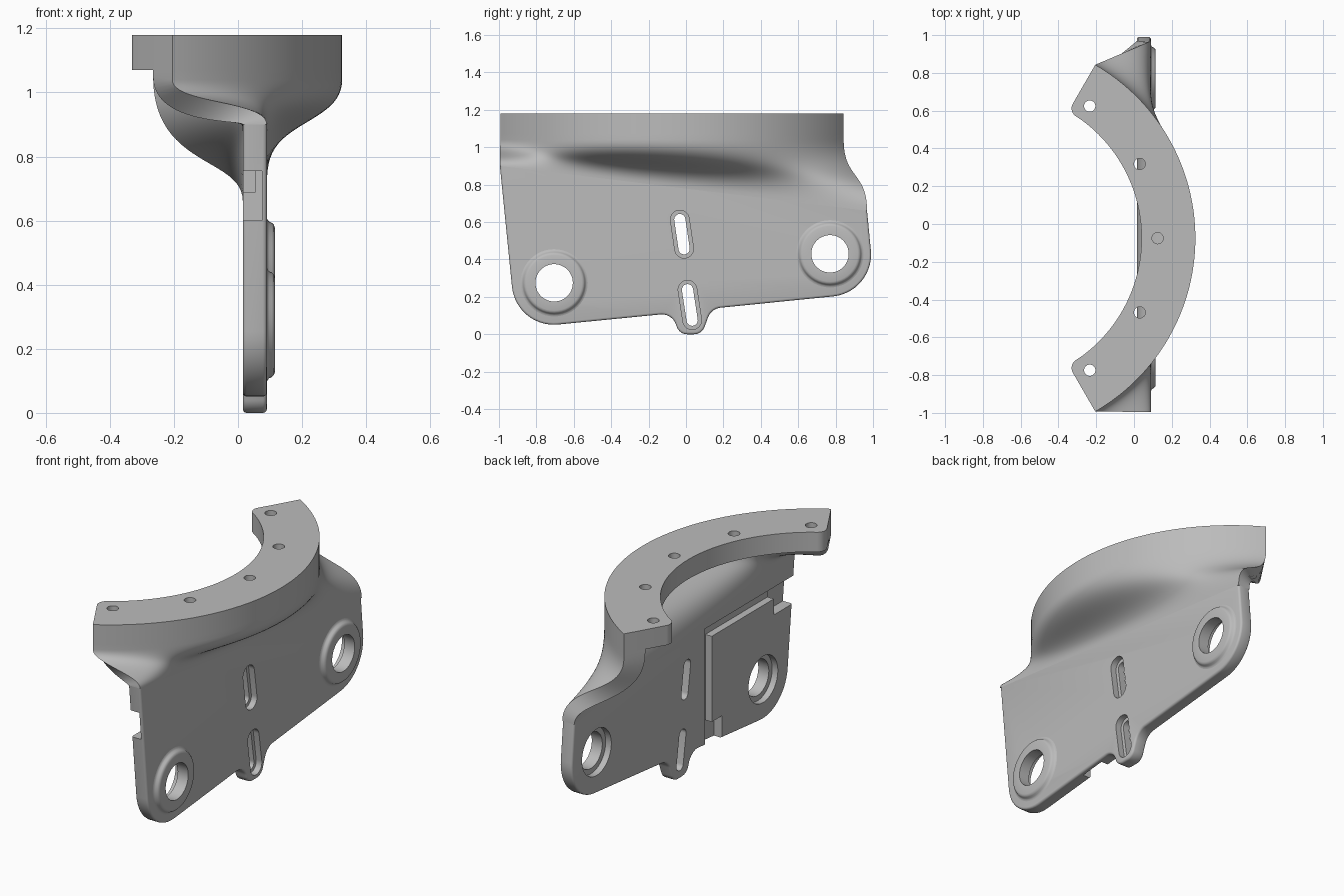
import bpy, bmesh
from math import sin, cos, tan, pi, radians, atan2
from mathutils import Vector

if "Cube" in bpy.data.objects:
    bpy.data.objects.remove(bpy.data.objects["Cube"], do_unlink=True)

grey = bpy.data.materials.new("metal_grey")
grey.use_nodes = True
GREY = (0.5, 0.5, 0.5, 1)
grey.diffuse_color = GREY
grey.node_tree.nodes["Principled BSDF"].inputs["Base Color"].default_value = GREY

BACK, FRONT = 0.015, 0.09            # plate faces along x
CX, CY, R_IN, R_OUT = -0.735, -0.075, 0.775, 1.06
FLANGE_LOW, TOP = 1.07, 1.18
COLS, ROWS = 64, 24


def finish(name, bm):
    bmesh.ops.recalc_face_normals(bm, faces=bm.faces)
    mesh = bpy.data.meshes.new(name)
    bm.to_mesh(mesh)
    bm.free()
    mesh.materials.append(grey)
    ob = bpy.data.objects.new(name, mesh)
    bpy.context.collection.objects.link(ob)
    return ob


def smooth(ob):
    bpy.ops.object.select_all(action="DESELECT")
    bpy.context.view_layer.objects.active = ob
    ob.select_set(True)
    bpy.ops.object.shade_smooth_by_angle(angle=radians(35))


def prism(name, pts, axis, lo, hi, bevel=0, skip_top=None):
    """Extrude a 2D outline along x (points are y, z) or along z (points are x, y)."""
    bm = bmesh.new()
    place = (lambda p, h: (h, p[0], p[1])) if axis == "x" else (lambda p, h: (p[0], p[1], h))
    face = bm.faces.new([bm.verts.new(place(p, lo)) for p in pts])
    out = bmesh.ops.extrude_face_region(bm, geom=[face])
    for v in out["geom"]:
        if isinstance(v, bmesh.types.BMVert):
            v.co[0 if axis == "x" else 2] = hi
    if bevel:
        rim = [e for e in bm.edges
               if abs(e.verts[0].co.x - e.verts[1].co.x) < 1e-5
               and min(v.co.z for v in e.verts) < skip_top]
        bmesh.ops.bevel(bm, geom=rim, offset=bevel, segments=3, profile=0.5, affect="EDGES")
    return finish(name, bm)


def rounded(corners, steps=14):
    """Polygon whose corners (a, b, radius) are replaced by tangent arcs."""
    pts = []
    for i, (a, b, r) in enumerate(corners):
        p = Vector((a, b))
        if r == 0:
            pts.append(p)
            continue
        d0 = (Vector(corners[i - 1][:2]) - p).normalized()
        d1 = (Vector(corners[(i + 1) % len(corners)][:2]) - p).normalized()
        half = d0.angle(d1) / 2
        centre = p + (d0 + d1).normalized() * (r / sin(half))
        s = p + d0 * (r / tan(half)) - centre
        e = p + d1 * (r / tan(half)) - centre
        turn = s.angle_signed(e)
        start = atan2(s.y, s.x)
        for k in range(steps + 1):
            t = start - turn * k / steps
            pts.append(centre + Vector((cos(t), sin(t))) * r)
    return pts


def circle(a, b, r, n=48):
    return [(a + r * cos(2 * pi * k / n), b + r * sin(2 * pi * k / n)) for k in range(n)]


def capsule(p, q, r, n=16):
    d = Vector(q) - Vector(p)
    t0 = atan2(d.y, d.x)
    ends = ((q, t0 - pi / 2), (p, t0 + pi / 2))
    return [(c[0] + r * cos(t + pi * k / n), c[1] + r * sin(t + pi * k / n))
            for c, t in ends for k in range(n + 1)]


def box(y0, y1, z0, z1):
    return [(y0, z0), (y1, z0), (y1, z1), (y0, z1)]


def cut(ob, cutters):
    bpy.context.view_layer.objects.active = ob
    for c in cutters:
        c.hide_render = True
        mod = ob.modifiers.new("cut", "BOOLEAN")
        mod.operation, mod.solver, mod.object = "DIFFERENCE", "EXACT", c
        bpy.ops.object.modifier_apply(modifier=mod.name)
    for c in cutters:
        bpy.data.objects.remove(c, do_unlink=True)


# Upright plate with rounded feet and a small bottom lobe
Y_L, Y_R, Z_L, Z_R = -0.995, 0.968, 0.90, 0.66
outline = rounded([
    (Y_L, Z_L, 0), (-0.908, 0.03, 0.225), (-0.075, 0.112, 0.08), (-0.035, 0, 0.06),
    (0.085, 0, 0.06), (0.135, 0.137, 0.08), (1.01, 0.225, 0.225), (Y_R, Z_R, 0)])
plate = prism("mounting_plate", outline, "x", BACK, FRONT, bevel=0.012, skip_top=Z_R - 0.01)

HOLES = [(-0.705, 0.275), (0.77, 0.43)]
SLOTS = [((-0.033, 0.613), (-0.01, 0.457)), ((0.008, 0.238), (0.033, 0.075))]
cutters = []
for y, z in HOLES:
    cutters.append(prism("hole_cutter", circle(y, z, 0.10), "x", -0.1, 0.2))
    cutters.append(prism("recess_cutter", circle(y, z, 0.13), "x", -0.1, 0.05))
for p, q in SLOTS:
    cutters.append(prism("slot_cutter", capsule(p, q, 0.03), "x", -0.1, 0.2))
    cutters.append(prism("slot_step_cutter", capsule(p, q, 0.05), "x", 0.055, 0.2))
# Grooves framing the pad on the back
for rect, depth in ((box(-1.1, -0.19, 0.69, 0.755), 0.055),
                    (box(-0.25, -0.19, -0.1, 0.72), 0.055),
                    (box(-1.1, -0.80, 0.60, 0.755), 0.075),
                    (box(-0.34, -0.19, -0.1, 0.21), 0.065)):
    cutters.append(prism("groove_cutter", rect, "x", -0.1, depth))
cut(plate, cutters)
smooth(plate)

# Raised bosses around the two large holes
BOSS = [(0.10, 0.06), (0.10, 0.115), (0.148, 0.115), (0.157, 0.112), (0.163, 0.106),
        (0.167, 0.097), (0.173, 0.092), (0.18, 0.09), (0.18, 0.06)]
for label, (y, z) in zip(("front_boss", "rear_boss"), HOLES):
    bm = bmesh.new()
    rings = [[bm.verts.new((x, *p)) for p in circle(y, z, r)] for r, x in BOSS]
    for a, b in zip(rings, rings[1:] + rings[:1]):
        for k in range(len(a)):
            j = (k + 1) % len(a)
            bm.faces.new((a[k], a[j], b[j], b[k]))
    smooth(finish(label, bm))


# Curved web sweeping from the straight plate top into the arc
def polar(r, deg):
    return CX + r * cos(radians(deg)), CY + r * sin(radians(deg))


def bezier(a, b, c, d, t):
    s = 1 - t
    return a * s**3 + b * 3 * s * s * t + c * 3 * s * t * t + d * t**3


def web_column(i):
    deg = -60 + 120 * i / COLS
    ox, oy = polar(R_OUT, deg)
    y_lo, y_hi = polar(R_OUT, -60)[1], polar(R_OUT, 60)[1]
    t = (oy - y_lo) / (y_hi - y_lo)
    yp, zp = Y_L + (Y_R - Y_L) * t, Z_L + (Z_R - Z_L) * t
    lean = 0.25 * (ox - FRONT)
    sides = []
    for r, xp, z1, k in ((R_OUT, FRONT, 1.04, 0), (R_OUT - 0.12, BACK, 1.05, lean)):
        top = Vector((*polar(r, deg), z1))
        low = Vector((xp, yp, zp))
        h = 0.55 * (z1 - zp)
        up, down = Vector((0, 0, max(h + k, 0.015))), Vector((0, 0, h - k))
        curve = [bezier(top, top - down, low + up, low, j / ROWS) for j in range(ROWS + 1)]
        sides.append([Vector((top.x, top.y, FLANGE_LOW))] + curve)
    return sides


bm = bmesh.new()
cols = [[[bm.verts.new(p) for p in side] for side in web_column(i)] for i in range(COLS + 1)]
for c, d in zip(cols, cols[1:]):
    loop_c, loop_d = c[0] + c[1][::-1], d[0] + d[1][::-1]
    for k in range(len(loop_c)):
        j = (k + 1) % len(loop_c)
        bm.faces.new((loop_c[k], loop_c[j], loop_d[j], loop_d[k]))
for outer, inner in (cols[0], cols[-1]):
    for k in range(ROWS + 1):
        bm.faces.new((outer[k], outer[k + 1], inner[k + 1], inner[k]))
smooth(finish("curved_web", bm))

# Arc flange on top, with five bolt holes
arc = [(*polar(R_OUT, -60 + 120 * i / COLS), 0) for i in range(COLS + 1)]
arc += [(*polar(R_IN, 60), 0.05)]
arc += [(*polar(R_IN, 54 - 108 * i / COLS), 0) for i in range(COLS + 1)]
arc += [(*polar(R_IN, -60), 0.05)]
flange = prism("arc_flange", rounded(arc, 8), "z", FLANGE_LOW, TOP)
cut(flange, [prism("bolt_cutter", circle(*polar(0.86, a), 0.03, 24), "z", 1.0, 1.3)
             for a in (-54.4, -27.2, 0, 27.2, 54.4)])
smooth(flange)
